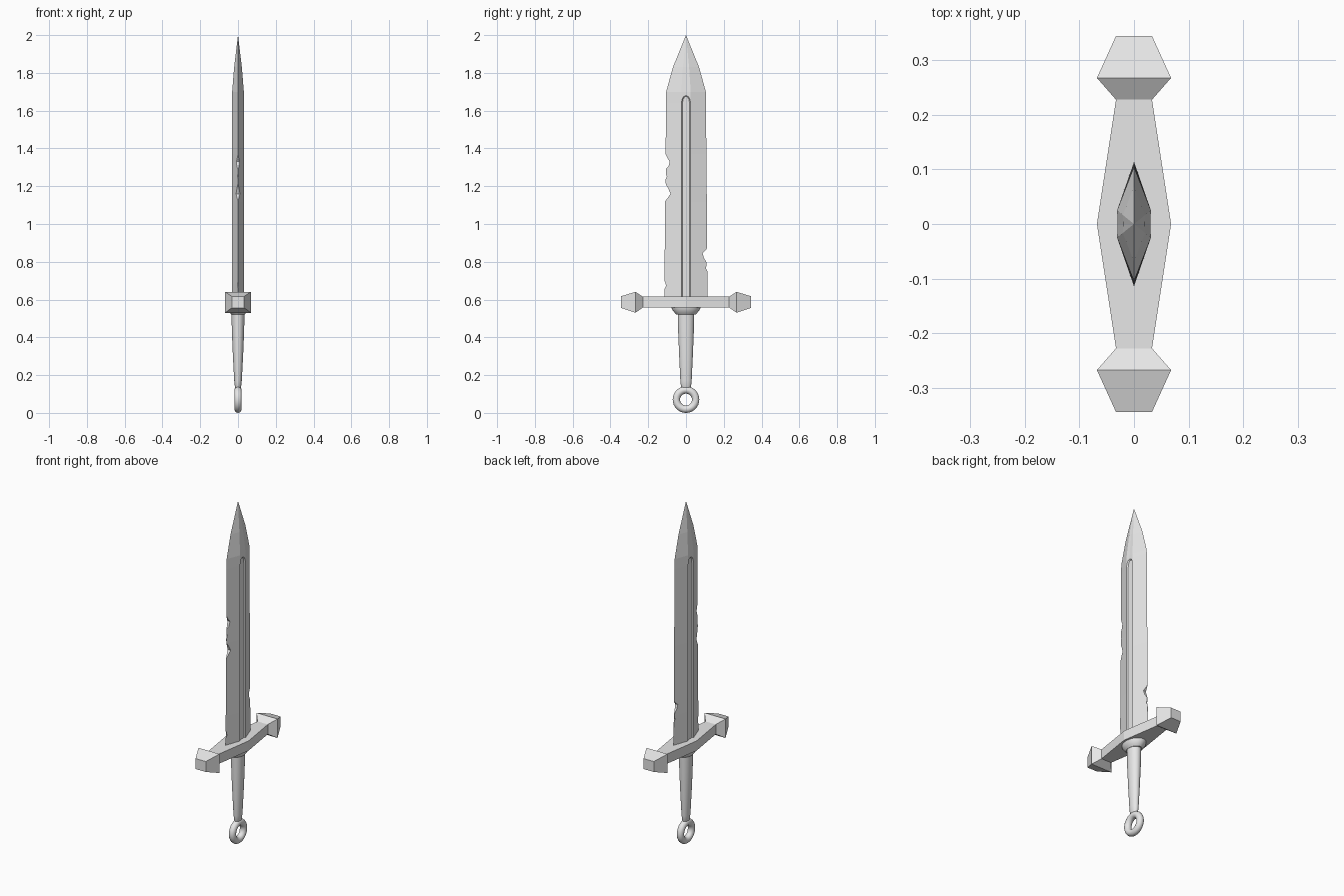
import bpy, bmesh, math

cube = bpy.data.objects.get("Cube")
if cube:
    bpy.data.objects.remove(cube, do_unlink=True)

steel = bpy.data.materials.new("grey_steel")
steel.use_nodes = True
steel.diffuse_color = (0.8, 0.8, 0.8, 1)
steel.node_tree.nodes["Principled BSDF"].inputs["Base Color"].default_value = (0.8, 0.8, 0.8, 1)


def loft(name, rings, smooth=False):
    """Skin a stack of equal-length closed rings and cap both ends."""
    bm = bmesh.new()
    rows = [[bm.verts.new(p) for p in ring] for ring in rings]
    n = len(rows[0])
    for a, b in zip(rows, rows[1:]):
        for i in range(n):
            j = (i + 1) % n
            bm.faces.new((a[i], a[j], b[j], b[i]))
    bm.faces.new(rows[0][::-1])
    bm.faces.new(rows[-1])
    bmesh.ops.remove_doubles(bm, verts=bm.verts, dist=1e-5)
    bmesh.ops.recalc_face_normals(bm, faces=bm.faces)
    mesh = bpy.data.meshes.new(name)
    bm.to_mesh(mesh)
    bm.free()
    obj = bpy.data.objects.new(name, mesh)
    bpy.context.collection.objects.link(obj)
    finish(obj, smooth)


def finish(obj, smooth):
    obj.data.materials.append(steel)
    if smooth:
        bpy.ops.object.select_all(action='DESELECT')
        obj.select_set(True)
        bpy.context.view_layer.objects.active = obj
        bpy.ops.object.shade_smooth_by_angle(angle=math.radians(35))


def interp(table, z):
    """Linear lookup in a list of (z, value)."""
    for (z0, v0), (z1, v1) in zip(table, table[1:]):
        if z <= z1:
            return v0 + (v1 - v0) * (z - z0) / (z1 - z0)
    return table[-1][1]


# Blade: whole edge width, chipped edges and fuller half-width by height
LIP_X, LIP_Y = 0.031, 0.025
width = [(0.59, 0.115), (1.70, 0.105)]
back_edge = [(0.59, 0.115), (0.75, 0.113), (0.765, 0.105), (0.785, 0.110), (0.80, 0.107),
             (0.82, 0.095), (0.845, 0.088), (0.865, 0.108), (0.875, 0.1124), (1.70, 0.105)]
front_edge = [(0.59, 0.115), (0.655, 0.1144), (0.67, 0.106), (0.685, 0.108), (0.70, 0.114),
              (1.12, 0.1102), (1.135, 0.099), (1.16, 0.082), (1.19, 0.095), (1.21, 0.107),
              (1.235, 0.1085), (1.25, 0.101), (1.265, 0.107), (1.29, 0.107), (1.305, 0.093),
              (1.33, 0.086), (1.345, 0.096), (1.37, 0.108), (1.70, 0.105)]
fuller = [(0.59, 0.025), (1.64, 0.025), (1.66, 0.021), (1.674, 0.013), (1.68, 0.0), (1.70, 0.0)]


def blade_ring(z, yb, yf, w, rim, k=1.0):
    thick = lambda y: max(0.0, LIP_X * (w - y) / (w - LIP_Y))
    floor = max(rim - 0.006, 0.0)
    rim_x = 0.030 + 0.001 * rim / LIP_Y
    floor_x = 0.024 if rim > 0 else rim_x
    side = [(thick(yb), yb), (LIP_X, LIP_Y), (rim_x, rim), (floor_x, floor),
            (floor_x, -floor), (rim_x, -rim), (LIP_X, -LIP_Y), (thick(yf), -yf)]
    side += [(-x, y) for x, y in reversed(side)]
    return [(x * k, y * k, z) for x, y in side]


heights = sorted({z for t in (back_edge, front_edge, fuller) for z, _ in t})
rings = [blade_ring(z, interp(back_edge, z), interp(front_edge, z),
                    interp(width, z), interp(fuller, z)) for z in heights]
# Pointed tip
rings += [blade_ring(z, 0.105, 0.105, 0.105, 0.0, k) for z, k in ((1.83, 0.66), (2.0, 0.0))]
loft("blade", rings)

# Crossguard with flared ends: (y, half width, bottom, top), mirrored along y
half = [(0.0, 0.068, 0.558, 0.615), (0.228, 0.033, 0.558, 0.615),
        (0.268, 0.068, 0.53, 0.641), (0.345, 0.033, 0.556, 0.617)]
stations = [(-y, w, b, t) for y, w, b, t in reversed(half[1:])] + half
loft("crossguard", [[(-w, y, b), (w, y, b), (w, y, t), (-w, y, t)] for y, w, b, t in stations])


def oval_turned(name, profile, sides=24):
    """Turned part with an oval section: profile of (z, x radius, y radius)."""
    loft(name, [[(rx * math.cos(2 * math.pi * i / sides), ry * math.sin(2 * math.pi * i / sides), z)
                 for i in range(sides)] for z, rx, ry in profile], True)


# Collar under the guard and tapered grip
oval_turned("collar", [(0.522, 0.036, 0.052), (0.53, 0.043, 0.06), (0.548, 0.054, 0.074),
                       (0.562, 0.056, 0.078)])
oval_turned("grip", [(0.13, 0.013, 0.022), (0.142, 0.017, 0.027), (0.17, 0.020, 0.030),
                     (0.30, 0.027, 0.036), (0.42, 0.032, 0.041), (0.54, 0.035, 0.044)])

# Ring pommel
bpy.ops.mesh.primitive_torus_add(major_radius=0.051, minor_radius=0.0195, major_segments=32,
                                 minor_segments=14, location=(0, 0, 0.0705),
                                 rotation=(0, math.pi / 2, 0))
pommel = bpy.context.object
pommel.name = "pommel_ring"
finish(pommel, True)
